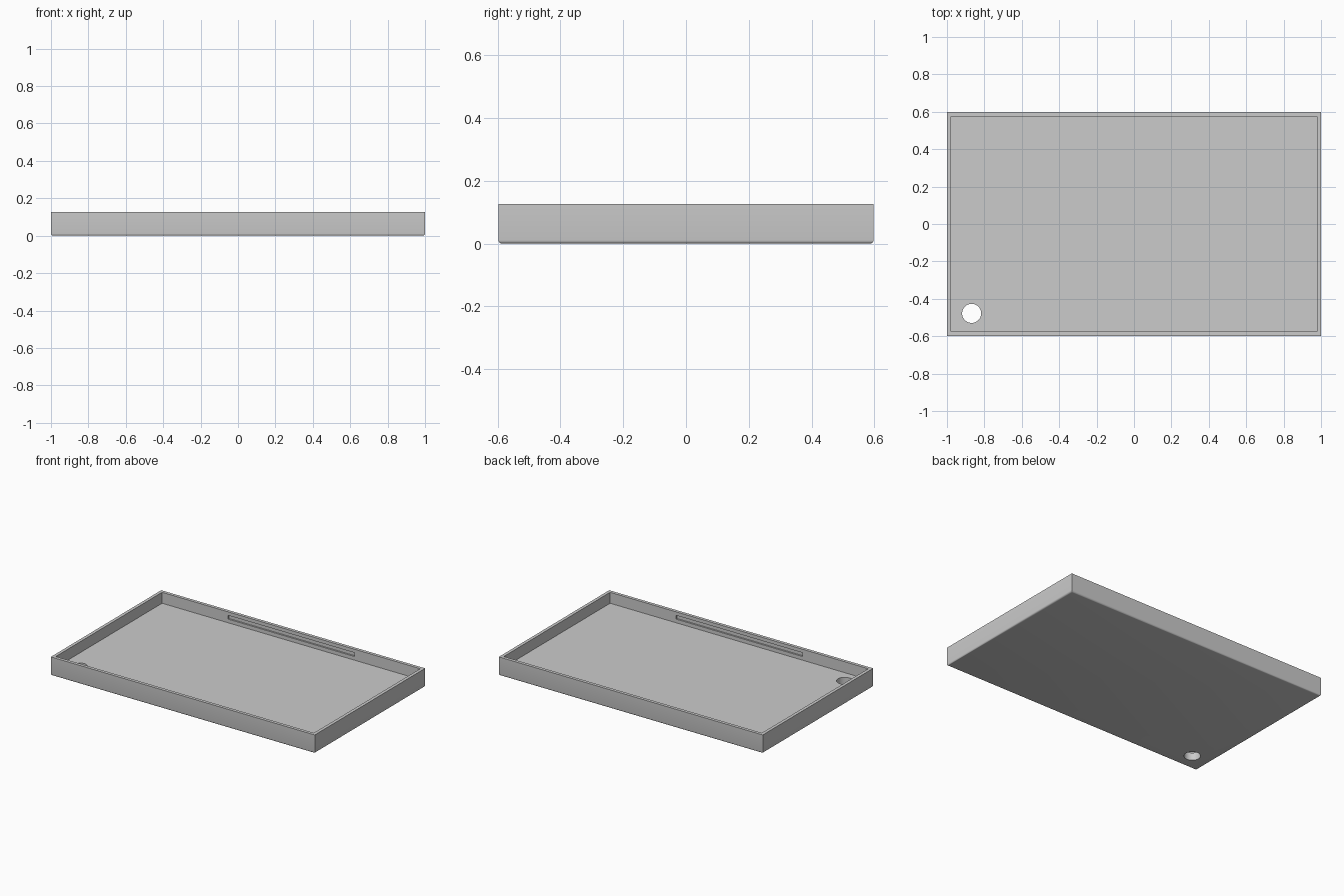
import bpy
import bmesh

if "Cube" in bpy.data.objects:
    bpy.data.objects.remove(bpy.data.objects["Cube"], do_unlink=True)

LENGTH, DEPTH, HEIGHT = 2.0, 1.195, 0.127
WALL, FLOOR = 0.022, 0.052

grey = bpy.data.materials.new("plain_grey")
grey.use_nodes = True
colour = (0.6, 0.6, 0.6, 1)
grey.diffuse_color = colour
grey.node_tree.nodes["Principled BSDF"].inputs["Base Color"].default_value = colour


def box(name, low, high):
    """Axis-aligned box between two corners."""
    size = [b - a for a, b in zip(low, high)]
    centre = [(a + b) / 2 for a, b in zip(low, high)]
    bpy.ops.mesh.primitive_cube_add(size=1, location=centre)
    obj = bpy.context.object
    obj.name = name
    obj.scale = size
    bpy.ops.object.transform_apply(location=True, rotation=False, scale=True)
    obj.data.materials.append(grey)
    return obj


def cut(target, cutter):
    """Subtract the cutter, then discard it."""
    cutter.hide_render = True
    mod = target.modifiers.new("cut", "BOOLEAN")
    mod.operation = "DIFFERENCE"
    mod.solver = "EXACT"
    mod.object = cutter
    bpy.context.view_layer.objects.active = target
    bpy.ops.object.modifier_apply(modifier=mod.name)
    bpy.data.objects.remove(cutter, do_unlink=True)


# Outer block with rounded lower edges
hx, hy = LENGTH / 2, DEPTH / 2
tray = box("tray", (-hx, -hy, 0), (hx, hy, HEIGHT))
bm = bmesh.new()
bm.from_mesh(tray.data)
lower = [e for e in bm.edges if all(v.co.z < 0.001 for v in e.verts)]
bmesh.ops.bevel(bm, geom=lower, offset=0.011, segments=4, profile=0.5, affect="EDGES")
bm.to_mesh(tray.data)
bm.free()

# Open interior
ix, iy = hx - WALL, hy - WALL
cut(tray, box("interior_cutter", (-ix, -iy, FLOOR), (ix, iy, HEIGHT + 0.1)))

# Long grooves in the front and back inner walls
for side in (-1, 1):
    y_low, y_high = sorted((side * (iy - 0.02), side * (iy + 0.011)))
    cut(tray, box("groove_cutter", (-0.48, y_low, 0.077), (0.48, y_high, 0.103)))

# Round hole through the floor near one corner
bpy.ops.mesh.primitive_cylinder_add(vertices=48, radius=0.051, depth=0.4,
                                    location=(-0.868, -0.478, 0))
hole = bpy.context.object
hole.name = "hole_cutter"
hole.data.materials.append(grey)
cut(tray, hole)

# Smooth the hole and rounded edges, keep corners crisp
bpy.ops.object.select_all(action="DESELECT")
tray.select_set(True)
bpy.context.view_layer.objects.active = tray
bpy.ops.object.shade_smooth_by_angle()
